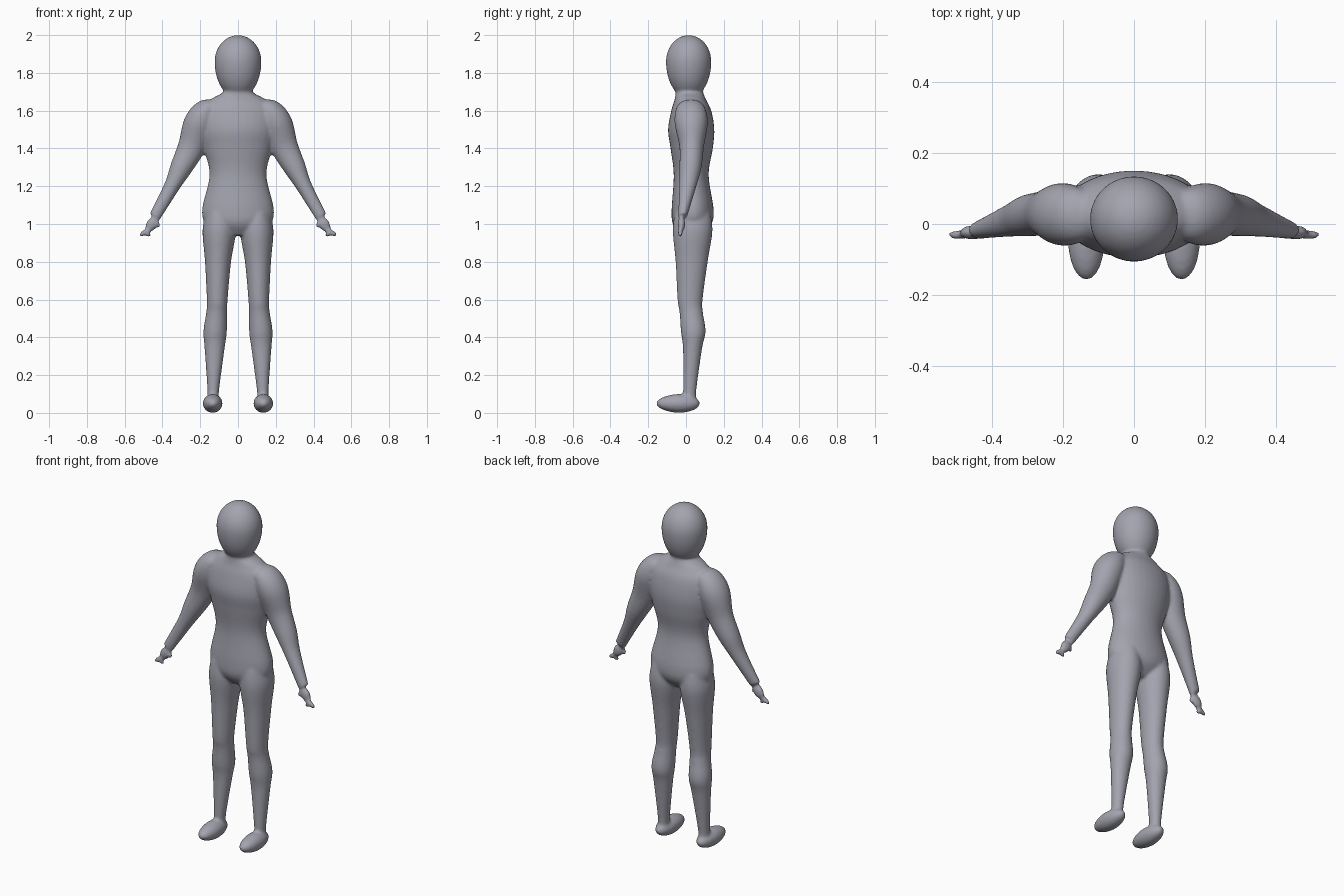
import bpy, bmesh, math
from mathutils import Vector, Matrix

if "Cube" in bpy.data.objects:
    bpy.data.objects.remove(bpy.data.objects["Cube"])

grey = bpy.data.materials.new("soft grey")
grey.use_nodes = True
colour = (0.37, 0.37, 0.43, 1)
grey.diffuse_color = colour
grey.node_tree.nodes["Principled BSDF"].inputs["Base Color"].default_value = colour

SIDES = 32
STEPS = 6


def section(z, width, front, back, x=0.0):
    """One oval cross-section: half width, and reach to the front and back."""
    return Vector((x, z, width, front, back))


def blend(before, start, end, after, t):
    """Catmull-Rom curve between two sections."""
    bend = 2 * before - 5 * start + 4 * end - after
    twist = 3 * start - before - 3 * end + after
    return start + ((end - before) * t + bend * t ** 2 + twist * t ** 3) / 2


def smooth_path(sections):
    last = len(sections) - 1
    path = []
    for i in range(last):
        before = sections[max(i - 1, 0)]
        after = sections[min(i + 2, last)]
        for step in range(STEPS):
            path.append(blend(before, sections[i], sections[i + 1], after, step / STEPS))
    return path + [sections[last]]


def loft(bm, sections, side=1):
    """Smooth closed tube through the sections, square to its own direction."""
    path = smooth_path(sections)
    rings = []
    for i, (x, z, width, front, back) in enumerate(path):
        previous = path[max(i - 1, 0)]
        following = path[min(i + 1, len(path) - 1)]
        along = (following - previous).to_2d().normalized()
        across = Vector((-along.y, 0, along.x)) * width
        ring = []
        for k in range(SIDES):
            angle = math.tau * k / SIDES
            point = Vector((x, (back - front) / 2, z)) + across * math.cos(angle)
            point.y += (back + front) / 2 * math.sin(angle)
            point.x *= side
            ring.append(bm.verts.new(point))
        rings.append(ring)
    for upper, lower in zip(rings, rings[1:]):
        for k in range(SIDES):
            bm.faces.new((upper[k - 1], upper[k], lower[k], lower[k - 1]))
    bm.faces.new(rings[0])
    bm.faces.new(rings[-1])


def ball(bm, centre, radii, side=1, tilt=0.0):
    """Ellipsoid, tilted about the front-back axis; returns its vertices."""
    x, y, z = centre
    matrix = Matrix.Translation((x * side, y, z))
    matrix = matrix @ Matrix.Rotation(tilt * side, 4, "Y")
    matrix = matrix @ Matrix.Diagonal(radii).to_4x4()
    made = bmesh.ops.create_icosphere(bm, subdivisions=4, radius=1, matrix=matrix)
    return made["verts"]


def add_head(bm):
    """Round skull whose lower half is drawn down into a jaw."""
    middle = 1.86
    for vert in ball(bm, (0, 0.014, middle), (0.124, 0.12, 0.14)):
        if vert.co.z < middle:
            vert.co.z = middle + (vert.co.z - middle) * 1.4


def add_foot(bm, side):
    """Long rounded foot, sloping down towards the toes."""
    sole = 0.05
    for vert in ball(bm, (0.134, -0.042, sole), (0.052, 0.116, sole), side):
        slope = min(vert.co.y + 0.04, 0)
        vert.co.z += (vert.co.z - sole) * slope


def add_hand(bm, side):
    """Small flat palm with a thumb, a pointed finger and a curled one."""
    ball(bm, (0.455, -0.024, 1), (0.03, 0.02, 0.045), side, tilt=-0.6)
    ball(bm, (0.43, -0.028, 1), (0.024, 0.013, 0.015), side, tilt=-0.6)
    ball(bm, (0.492, -0.03, 0.956), (0.036, 0.014, 0.015), side, tilt=0.5)
    ball(bm, (0.478, -0.03, 0.95), (0.014, 0.012, 0.024), side, tilt=0.5)


torso = [
    section(z=1.75, width=0.07, front=0.05, back=0.08),    # inside the head
    section(z=1.7, width=0.076, front=0.055, back=0.09),   # neck
    section(z=1.66, width=0.145, front=0.06, back=0.105),  # collar
    section(z=1.6, width=0.2, front=0.078, back=0.134),    # shoulders
    section(z=1.5, width=0.205, front=0.095, back=0.15),   # chest
    section(z=1.4, width=0.182, front=0.082, back=0.142),  # ribs
    section(z=1.26, width=0.151, front=0.065, back=0.12),  # waist
    section(z=1.08, width=0.19, front=0.076, back=0.146),  # hips
    section(z=1, width=0.17, front=0.07, back=0.135),      # seat
    section(z=0.94, width=0.08, front=0.03, back=0.08),    # crotch
]

arm = [
    section(x=0.11, z=1.63, width=0.025, front=0.03, back=0.08),    # collar
    section(x=0.165, z=1.6, width=0.065, front=0.055, back=0.105),  # shoulder
    section(x=0.205, z=1.53, width=0.083, front=0.06, back=0.115),  # upper arm
    section(x=0.245, z=1.41, width=0.073, front=0.035, back=0.095), # armpit
    section(x=0.3, z=1.3, width=0.059, front=0.035, back=0.082),    # elbow
    section(x=0.35, z=1.2, width=0.042, front=0.036, back=0.055),   # forearm
    section(x=0.44, z=1.04, width=0.032, front=0.042, back=0.006),  # wrist
]

leg = [
    section(x=0.1, z=1.06, width=0.07, front=0.06, back=0.13),      # hip
    section(x=0.1, z=0.96, width=0.088, front=0.07, back=0.14),     # seat
    section(x=0.106, z=0.8, width=0.069, front=0.055, back=0.115),  # thigh
    section(x=0.11, z=0.6, width=0.055, front=0.045, back=0.088),   # knee
    section(x=0.113, z=0.53, width=0.055, front=0.034, back=0.09),  # below knee
    section(x=0.121, z=0.43, width=0.062, front=0.027, back=0.104), # calf
    section(x=0.124, z=0.34, width=0.053, front=0.016, back=0.085), # shin
    section(x=0.131, z=0.12, width=0.031, front=0.016, back=0.055), # ankle
    section(x=0.132, z=0.06, width=0.032, front=0.016, back=0.055), # heel
]

bm = bmesh.new()
add_head(bm)
loft(bm, torso)
for side in (1, -1):
    loft(bm, arm, side)
    add_hand(bm, side)
    loft(bm, leg, side)
    add_foot(bm, side)

bmesh.ops.recalc_face_normals(bm, faces=bm.faces)
mesh = bpy.data.meshes.new("body")
bm.to_mesh(mesh)
bm.free()
mesh.materials.append(grey)
body = bpy.data.objects.new("body", mesh)
bpy.context.collection.objects.link(body)

# Fuse the parts into one skin and soften the joins
skin = body.modifiers.new("skin", "REMESH")
skin.mode = "VOXEL"
skin.voxel_size = 0.008
skin.use_smooth_shade = True
soften = body.modifiers.new("soften", "SMOOTH")
soften.factor = 0.5
soften.iterations = 8
